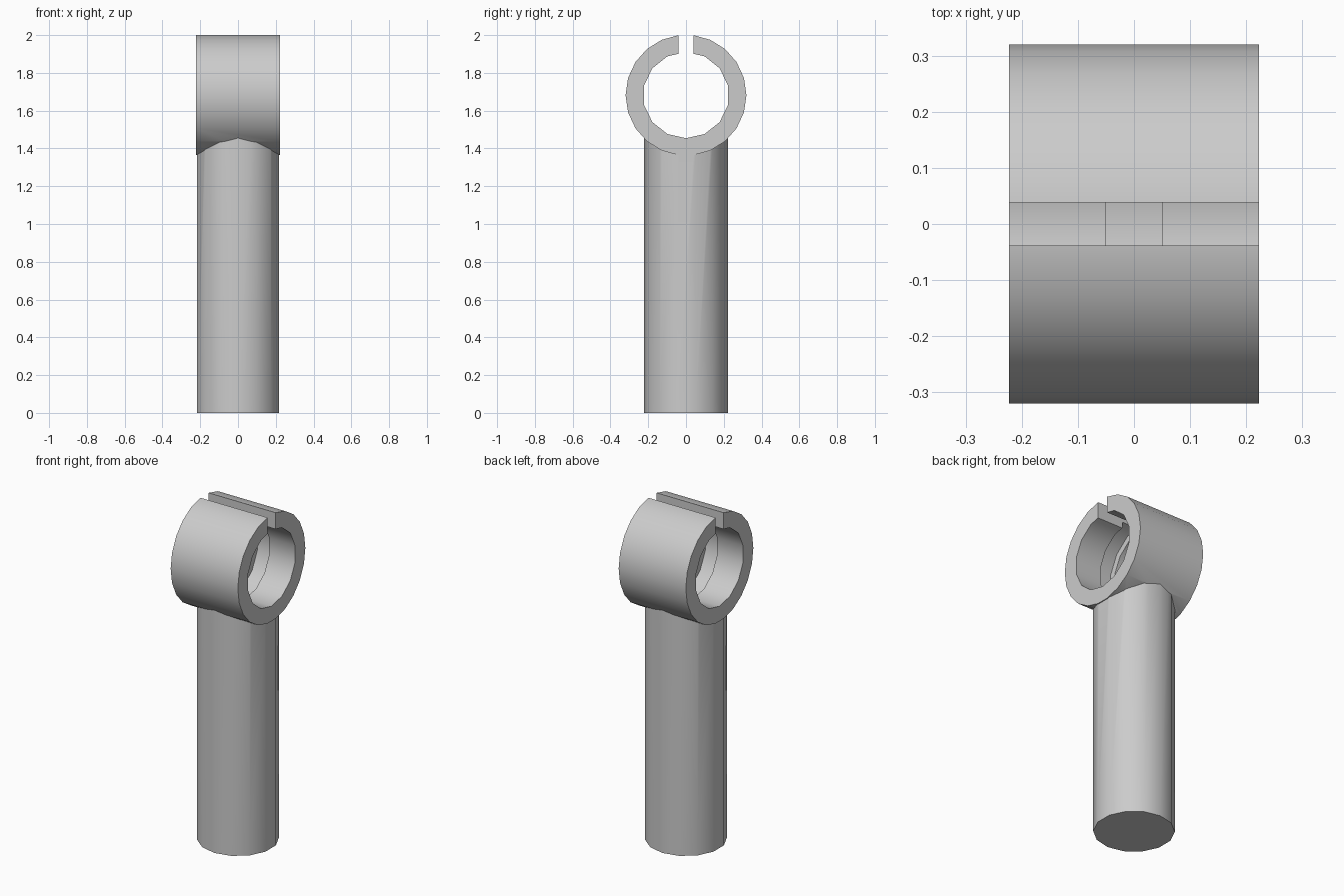
import bpy, bmesh, math
from mathutils import Matrix

cube = bpy.data.objects.get("Cube")
if cube:
    bpy.data.objects.remove(cube, do_unlink=True)

RING_Z = 1.682       # height of the ring axis
RING_R = 0.32
BORE_R = 0.228
HALF_W = 0.2225      # half the ring width along x
SHAFT_R = 0.222

grey = bpy.data.materials.new("plain grey")
grey.use_nodes = True
colour = (0.6, 0.6, 0.6, 1)
grey.diffuse_color = colour
grey.node_tree.nodes["Principled BSDF"].inputs["Base Color"].default_value = colour


def prism(name, points, height, matrix):
    """Extrude a flat outline along its local z and place it."""
    bm = bmesh.new()
    base = bm.faces.new([bm.verts.new((x, y, 0)) for x, y in points])
    top = bmesh.ops.extrude_face_region(bm, geom=[base])["geom"]
    verts = [v for v in top if isinstance(v, bmesh.types.BMVert)]
    bmesh.ops.translate(bm, verts=verts, vec=(0, 0, height))
    bmesh.ops.recalc_face_normals(bm, faces=bm.faces)
    bm.transform(matrix)
    mesh = bpy.data.meshes.new(name)
    bm.to_mesh(mesh)
    bm.free()
    mesh.materials.append(grey)
    obj = bpy.data.objects.new(name, mesh)
    bpy.context.collection.objects.link(obj)
    return obj


def circle(radius, angles):
    return [(radius * math.sin(a), radius * math.cos(a)) for a in angles]


def across(half_width):
    """Local x, y, z become world y, z, x, centred on the ring axis."""
    turn = Matrix(((0, 0, 1, 0), (1, 0, 0, 0), (0, 1, 0, 0), (0, 0, 0, 1)))
    return Matrix.Translation((-half_width, 0, RING_Z)) @ turn


def combine(target, other, operation):
    mod = target.modifiers.new(operation, "BOOLEAN")
    mod.operation = operation
    mod.solver = "EXACT"
    mod.object = other
    other.hide_render = True
    bpy.context.view_layer.objects.active = target
    bpy.ops.object.modifier_apply(modifier=mod.name)
    bpy.data.objects.remove(other, do_unlink=True)


fourteen = [math.tau * i / 14 for i in range(14)]
inner_angles = [a + math.pi for a in fourteen]

# Ring outline: two ten-step arcs joined by narrow flats at top and bottom
gap = math.radians(7)
step = (math.pi - 2 * gap) / 10
half = [gap + step * i for i in range(11)]
outer_angles = half + [a + math.pi for a in half]

handle = prism("clamp_handle", circle(RING_R, outer_angles), 2 * HALF_W, across(HALF_W))

# Shaft joined into the underside of the ring
shaft = prism("shaft", circle(SHAFT_R, fourteen), RING_Z, Matrix())
combine(handle, shaft, "UNION")

# Bore, wider groove inside it, and the slot along the top
bore = prism("bore_cutter", circle(BORE_R, inner_angles), 0.6, across(0.3))
combine(handle, bore, "DIFFERENCE")
groove = prism("groove_cutter", circle(0.265, inner_angles), 0.102, across(0.051))
combine(handle, groove, "DIFFERENCE")
slot_outline = [(-0.0385, 0), (0.0385, 0), (0.0385, 0.5), (-0.0385, 0.5)]
slot = prism("slot_cutter", slot_outline, 0.6, across(0.3))
combine(handle, slot, "DIFFERENCE")

bpy.ops.object.select_all(action="DESELECT")
handle.select_set(True)
bpy.context.view_layer.objects.active = handle
bpy.ops.object.shade_smooth_by_angle(angle=math.radians(30))
